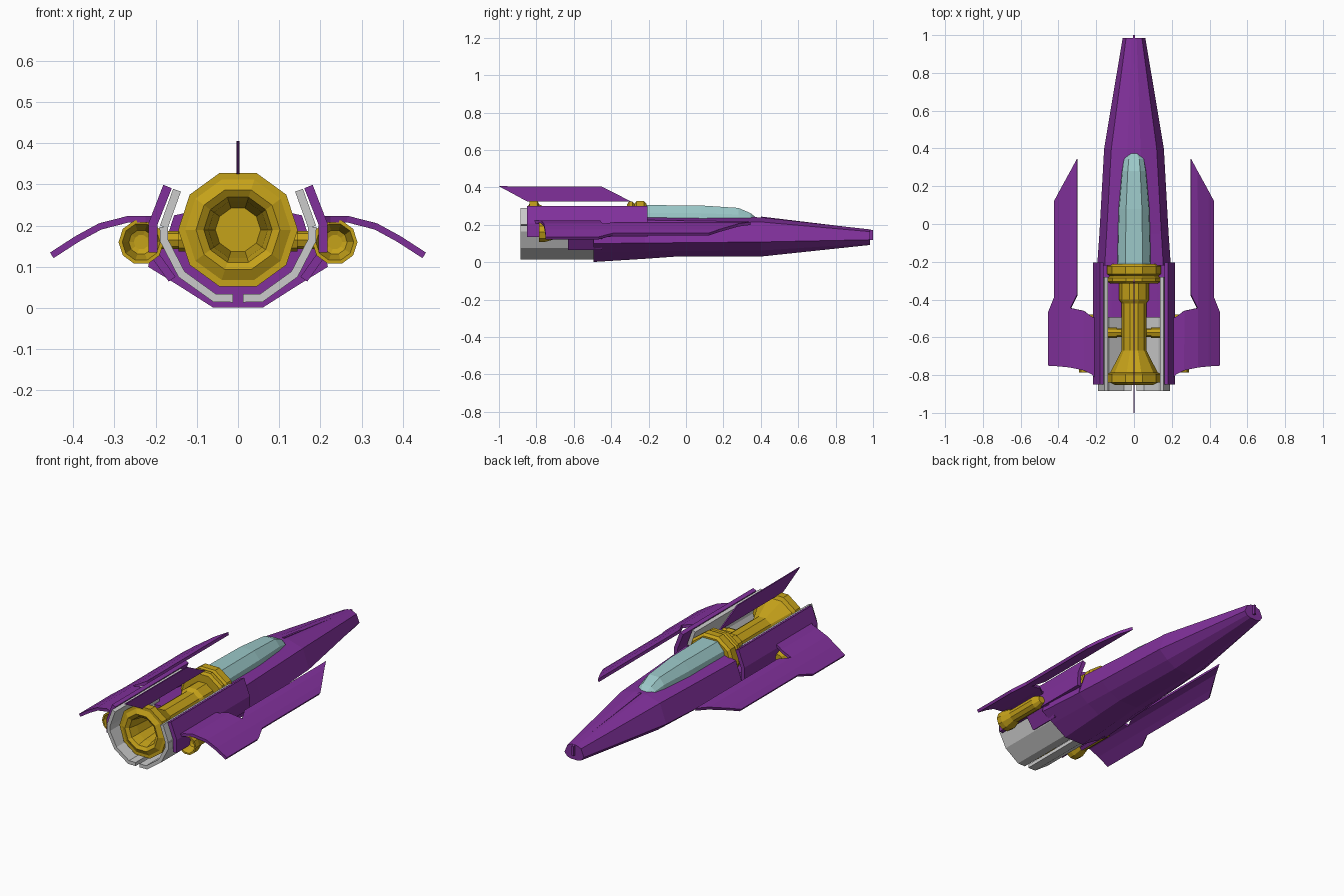
import bpy, bmesh
from math import cos, sin, pi

if "Cube" in bpy.data.objects:
    bpy.data.objects.remove(bpy.data.objects["Cube"])


def material(name, rgb):
    m = bpy.data.materials.new(name)
    m.diffuse_color = (*rgb, 1)
    m.use_nodes = True
    m.node_tree.nodes["Principled BSDF"].inputs["Base Color"].default_value = m.diffuse_color
    return m


PURPLE = material("purple_paint", (0.22, 0.03, 0.33))
GOLD = material("gold_metal", (0.56, 0.36, 0.01))
GLASS = material("canopy_glass", (0.33, 0.58, 0.58))


def build(name, verts, faces, mat=None, solid=0, mirror=False):
    me = bpy.data.meshes.new(name)
    me.from_pydata(verts, [], faces)
    bm = bmesh.new()
    bm.from_mesh(me)
    bmesh.ops.remove_doubles(bm, verts=bm.verts, dist=0.0005)
    bmesh.ops.recalc_face_normals(bm, faces=bm.faces)
    bm.to_mesh(me)
    bm.free()
    ob = bpy.data.objects.new(name, me)
    bpy.context.collection.objects.link(ob)
    if mat:
        me.materials.append(mat)
    if solid:
        s = ob.modifiers.new("thickness", 'SOLIDIFY')
        s.thickness, s.offset = solid, 0
    if mirror:
        ob.modifiers.new("mirror", 'MIRROR').use_mirror_merge = False
    return ob


def loft(name, sections, mat):
    """Sections are (y, half outline from bottom to top), mirrored in x."""
    verts, faces = [], []
    n = 2 * len(sections[0][1])
    for y, half in sections:
        ring = half + [(-x, z) for x, z in reversed(half)]
        verts += [(x, y, z) for x, z in ring]
    for s in range(len(sections) - 1):
        for i in range(n):
            j = (i + 1) % n
            faces.append((s * n + i, s * n + j, (s + 1) * n + j, (s + 1) * n + i))
    faces += [tuple(range(n)), tuple(range(len(verts) - n, len(verts)))]
    return build(name, verts, faces, mat)


def strip(name, pts, y0, y1, mat, solid):
    """Bent plate: an x-z polyline drawn out along y."""
    verts = [(x, y, z) for x, z in pts for y in (y0, y1)]
    faces = [(2 * i, 2 * i + 1, 2 * i + 3, 2 * i + 2) for i in range(len(pts) - 1)]
    return build(name, verts, faces, mat, solid, True)


def lathe(name, profile, cx, cz, mat, sides=10, mirror=False, along_x=False):
    """Spin a (radius, position) profile around the y or x axis."""
    verts, faces = [], []
    for r, p in profile:
        for k in range(sides):
            a, b = r * cos(2 * pi * k / sides), r * sin(2 * pi * k / sides)
            verts.append((p, cx + a, cz + b) if along_x else (cx + a, p, cz + b))
    for s in range(len(profile) - 1):
        for k in range(sides):
            j = (k + 1) % sides
            faces.append((s * sides + k, s * sides + j, (s + 1) * sides + j, (s + 1) * sides + k))
    faces += [tuple(range(sides)), tuple(range(len(verts) - sides, len(verts)))]
    return build(name, verts, faces, mat, 0, mirror)


def plate(name, outline, mat, solid):
    """Upright centre plate from a y-z outline."""
    return build(name, [(0, y, z) for y, z in outline], [tuple(range(len(outline)))], mat, solid)


# Forward hull, aft tub and nose ridge
loft("hull", [
    (-0.22, [(.06, .018), (.135, .058), (.195, .102), (.155, .225), (.06, .245)]),
    (-0.05, [(.058, .03), (.125, .06), (.183, .104), (.145, .222), (.06, .242)]),
    (0.40, [(.05, .03), (.105, .062), (.158, .108), (.12, .215), (.035, .24)]),
    (0.985, [(.022, .092), (.045, .1), (.06, .12), (.042, .163), (.014, .175)]),
], PURPLE)
loft("aft_tub", [
    (-0.495, [(.06, .001), (.145, .055), (.218, .1), (.205, .165), (.12, .17)]),
    (-0.22, [(.06, .018), (.135, .058), (.195, .102), (.19, .165), (.12, .17)]),
], PURPLE)
plate("nose_ridge", [(.4, .244), (1.0, .172), (1.0, .118), (.4, .118)], PURPLE, .012)

# Canopy
loft("canopy", [(y, [(w, .22), (w * .92, .22 + h * .5), (w * .5, .22 + h)]) for y, w, h in
     [(-.215, .092, .085), (.08, .084, .083), (.28, .066, .07), (.345, .055, .042), (.375, .03, .018)]],
     GLASS)

# Grey rear cowl, split along the bottom
COWL = [(.012, .024), (.056, .024), (.137, .082), (.18, .165), (.18, .197)]
strip("rear_cowl", COWL, -.885, -.45, None, .02)
strip("upper_cowl", [(.18, .197), (.148, .286)], -.885, -.28, None, .02)

# Leaning purple armour plates
strip("side_armour", [(.206, .135), (.206, .205), (.171, .295)], -.85, -.205, PURPLE, .022)
strip("lower_armour", [(.16, .07), (.206, .135)], -.63, -.45, PURPLE, .02)

# Main engine: hollow bell, pipe and collars in one spin
lathe("main_engine", [
    (.055, -.62), (.072, -.79), (.083, -.84), (.102, -.852), (.128, -.838), (.145, -.838),
    (.145, -.795), (.125, -.785), (.066, -.67), (.066, -.42), (.08, -.40), (.08, -.315),
    (.125, -.315), (.14, -.305), (.14, -.285), (.128, -.275), (.143, -.265), (.143, -.225),
    (.13, -.212)], 0, .19, GOLD)

# Side engines and cross pipes
lathe("side_engine", [
    (.018, -.73), (.03, -.735), (.046, -.785), (.055, -.785), (.055, -.755), (.038, -.70),
    (.038, -.52), (.02, -.48)], .235, .16, GOLD, mirror=True)
lathe("cross_pipe", [(.022, .05), (.022, .09), (.028, .09), (.028, .145), (.022, .145), (.022, .235)],
      -.575, .165, GOLD, 8, True, True)

# Drooping wings, each with a forward blade
DROOP = [(.19, .216), (.265, .216), (.335, .198), (.39, .168), (.455, .126)]


def droop(x):
    for (x0, z0), (x1, z1) in zip(DROOP, DROOP[1:]):
        if x <= x1:
            return z0 + (z1 - z0) * (x - x0) / (x1 - x0)
    return DROOP[-1][1]


wing = [(.20, -.82, -.50), (.225, -.795, -.49), (.265, -.775, -.46), (.335, -.76, -.445),
        (.39, -.754, -.41), (.42, -.752, -.39), (.452, -.75, -.47)]
blade = [(.30, -.375, .345), (.335, -.445, .28), (.39, -.41, .177), (.42, -.39, .12)]
verts, faces = [], []
for part in (wing, blade):
    base = len(verts)
    verts += [(x, y, droop(x)) for x, r, f in part for y in (r, f)]
    faces += [(base + 2 * i, base + 2 * i + 1, base + 2 * i + 3, base + 2 * i + 2)
              for i in range(len(part) - 1)]
build("wing", verts, faces, PURPLE, .016, True)

# Tail fin
plate("tail_fin", [(-1, .406), (-.45, .404), (-.295, .325), (-.85, .325)], PURPLE, .007)
